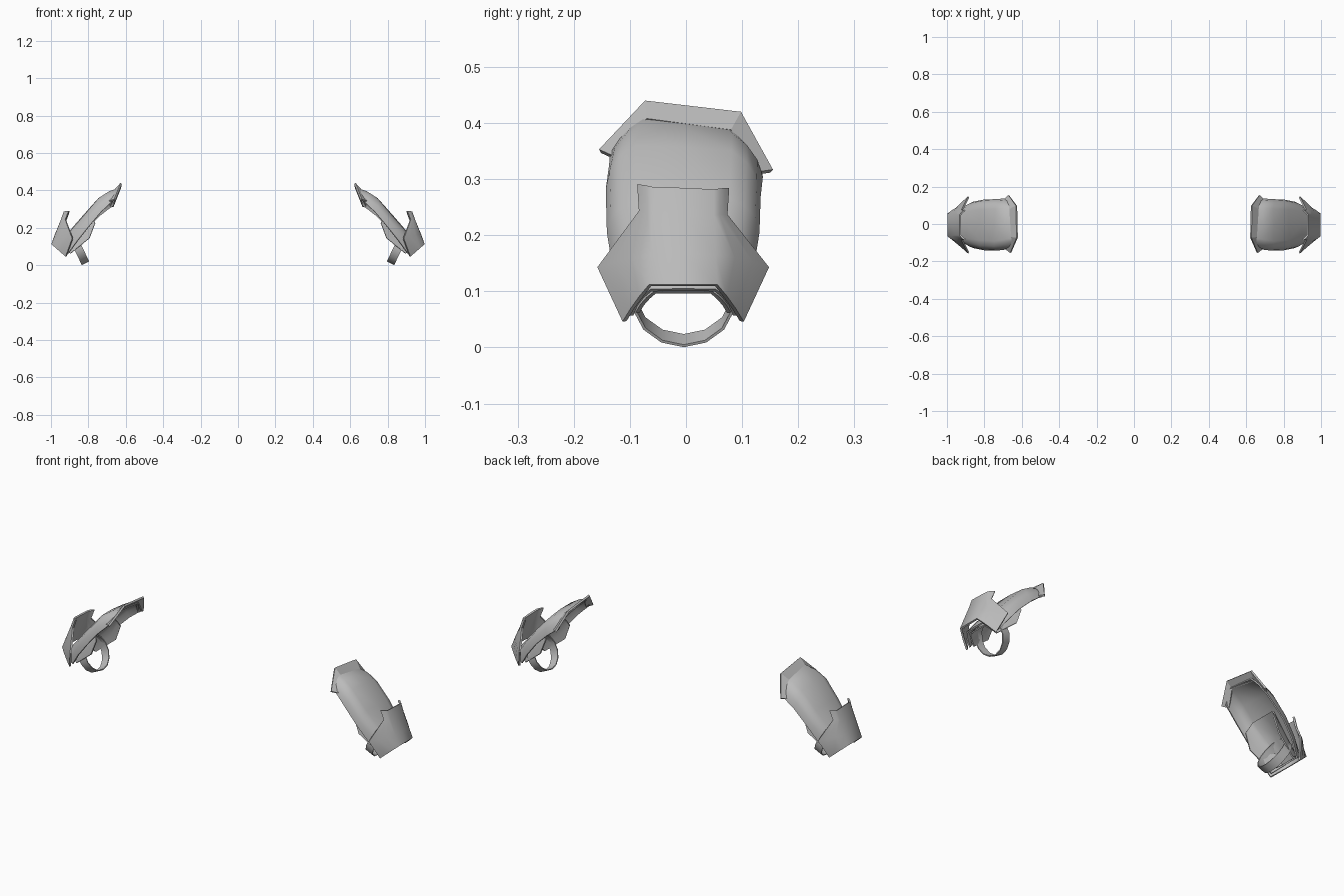
import bpy
import bmesh
import math
from mathutils import Vector, Matrix

cube = bpy.data.objects.get("Cube")
if cube:
    bpy.data.objects.remove(cube)

steel = bpy.data.materials.new("grey_steel")
steel.use_nodes = True
steel.diffuse_color = (0.5, 0.5, 0.5, 1)
steel.node_tree.nodes["Principled BSDF"].inputs["Base Color"].default_value = (0.5, 0.5, 0.5, 1)


def finish(name, bm, thickness, angle=35):
    """Give the left-hand sheet thickness, mirror it and shade it."""
    mesh = bpy.data.meshes.new(name)
    bm.to_mesh(mesh)
    bm.free()
    mesh.materials.append(steel)
    obj = bpy.data.objects.new(name, mesh)
    bpy.context.collection.objects.link(obj)
    bpy.ops.object.select_all(action="DESELECT")
    obj.select_set(True)
    bpy.context.view_layer.objects.active = obj
    solid = obj.modifiers.new("thickness", "SOLIDIFY")
    solid.thickness = thickness
    solid.offset = -1
    mirror = obj.modifiers.new("pair", "MIRROR")
    mirror.use_mirror_merge = False
    for mod in ("thickness", "pair"):
        bpy.ops.object.modifier_apply(modifier=mod)
    bpy.ops.object.shade_smooth_by_angle(angle=math.radians(angle))
    return obj


def sheet(name, rows, thickness, angle=35):
    """Skin a grid of points; rows run downwards, columns from front to back."""
    bm = bmesh.new()
    grid = [[bm.verts.new(p) for p in row] for row in rows]
    for a, b in zip(grid, grid[1:]):
        for i in range(len(a) - 1):
            bm.faces.new((a[i], b[i], b[i + 1], a[i + 1]))
    return finish(name, bm, thickness, angle)


def section(side, crest, bulge=0.0, skew=0.0, shift=-0.005):
    """Arched row from half-section points, mirrored front to back."""
    s, c = Vector(side), Vector(crest)
    out = Vector((0.785, 0, 0.62))
    half = [s]
    for f in (0.33, 0.67):
        swell = math.sin(f * math.pi) * bulge
        half.append(s.lerp(c, f) + out * swell + Vector((0, swell, 0)))
    half.append(c)
    mid = Vector((c.x, 0, c.z)) + out * bulge * 0.3
    front = [Vector((p.x, -p.y, p.z)) for p in half]
    row = front + [mid] + half[::-1]
    return [(p.x, p.y + shift, p.z - skew * p.y) for p in row]


# Long arched shell
sheet("guard_shell", [
    section((0.665, 0.135, 0.335), (0.645, 0.075, 0.402), 0.004, 0.11, 0),
    section((0.69, 0.137, 0.315), (0.69, 0.082, 0.388), 0.010, 0.08, 0),
    section((0.735, 0.138, 0.275), (0.745, 0.086, 0.355), 0.012, 0.05),
    section((0.80, 0.136, 0.205), (0.825, 0.082, 0.265), 0.012),
    section((0.86, 0.124, 0.130), (0.895, 0.072, 0.185), 0.010),
    section((0.913, 0.095, 0.057), (0.963, 0.058, 0.104), 0.005),
], 0.007, 50)

# Flared outer plate with a narrow top tab and side wings
sheet("outer_plate", [
    section((0.906, 0.082, 0.287), (0.932, 0.055, 0.284), 0.002, 0.04),
    section((0.924, 0.079, 0.24), (0.948, 0.055, 0.238), 0.002, 0.04),
    section((0.887, 0.153, 0.143), (0.978, 0.058, 0.165), 0.003),
    section((0.922, 0.108, 0.046), (0.998, 0.061, 0.112), 0.002),
], 0.009, 50)

# Inner cuff lining the lower half of the shell
sheet("inner_cuff", [
    section((0.765, 0.105, 0.225), (0.785, 0.07, 0.275), 0.005),
    section((0.795, 0.108, 0.145), (0.855, 0.062, 0.205), 0.006),
    section((0.897, 0.085, 0.062), (0.948, 0.052, 0.100), 0.003),
], 0.007, 50)

# Angular rim wrapped over the upper end
sheet("upper_rim", [
    [(0.662, -0.155, 0.353), (0.628, -0.073, 0.440),
     (0.632, 0.098, 0.420), (0.672, 0.155, 0.317)],
    [(0.690, -0.133, 0.343), (0.657, -0.070, 0.408),
     (0.667, 0.080, 0.388), (0.692, 0.134, 0.314)],
], 0.010, 25)

# Strap ring
ring = bmesh.new()
sides, radius, width = 14, 0.092, 0.044
axis = Vector((0.9, 0, -0.43)).normalized()
place = Matrix.Translation((0.855, -0.004, 0.093)) @ axis.to_track_quat("Z", "Y").to_matrix().to_4x4()
loops = []
for h in (-width / 2, width / 2):
    loops.append([ring.verts.new(place @ Vector((
        radius * math.cos(math.tau * (i + 0.5) / sides),
        radius * math.sin(math.tau * (i + 0.5) / sides), h))) for i in range(sides)])
low, high = loops
for i in range(sides):
    j = (i + 1) % sides
    ring.faces.new((low[i], low[j], high[j], high[i]))
finish("strap_ring", ring, 0.005, 30)
